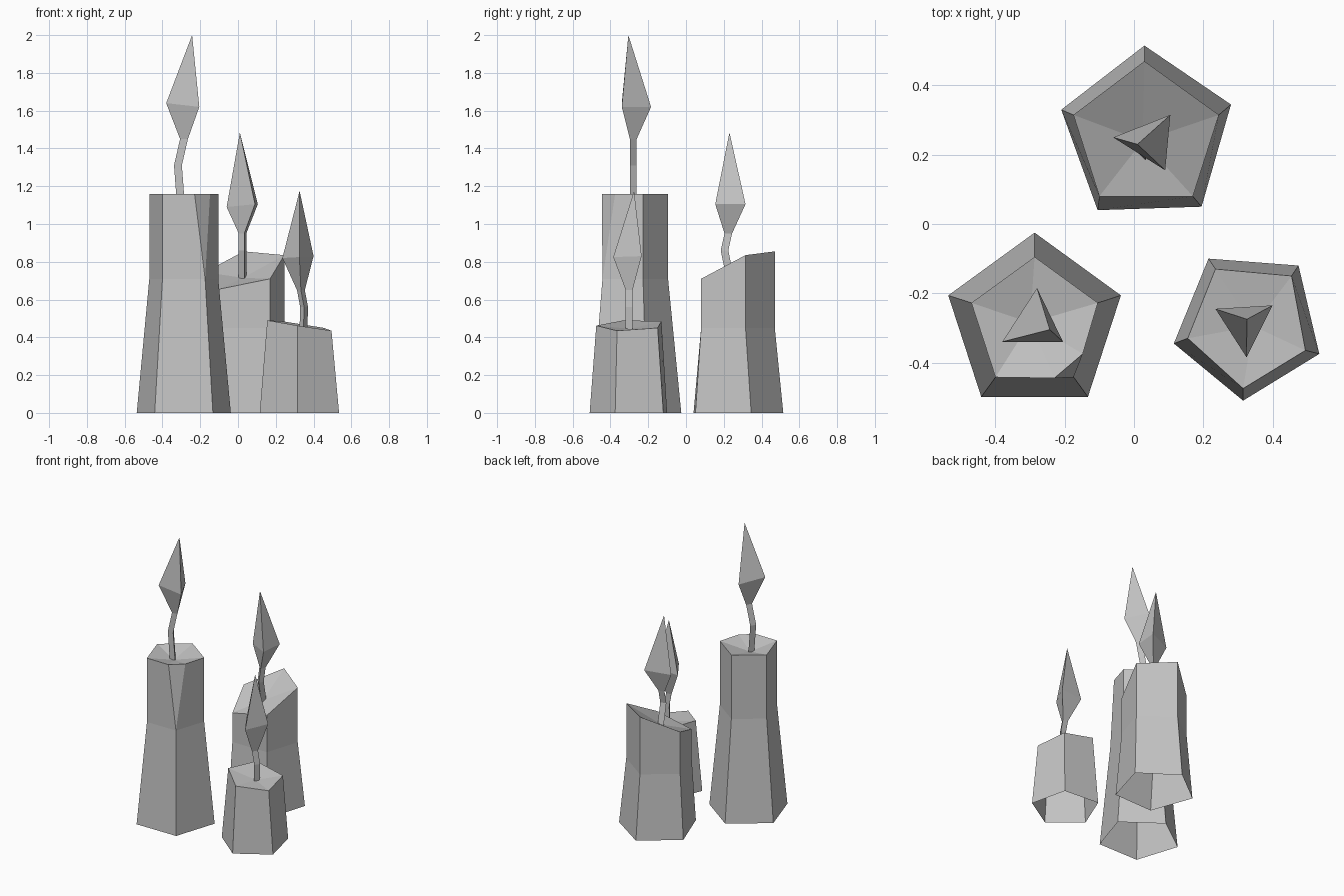
import bpy
import bmesh
from math import cos, sin, radians
from mathutils import Vector

old = bpy.data.objects.get("Cube")
if old:
    bpy.data.objects.remove(old, do_unlink=True)

grey = bpy.data.materials.new("plain grey")
grey.use_nodes = True
colour = (0.55, 0.55, 0.55, 1)
grey.diffuse_color = colour
grey.node_tree.nodes["Principled BSDF"].inputs["Base Color"].default_value = colour


def regular_ring(centre, radius, sides, z, turn=90):
    """Counter-clockwise polygon at one height."""
    ring = []
    for i in range(sides):
        angle = radians(turn + 360 * i / sides)
        ring.append(Vector((centre[0] + radius * cos(angle),
                            centre[1] + radius * sin(angle), z)))
    return ring


def at_height(points, z):
    """Copy a ring of points flattened to one height."""
    return [Vector((p[0], p[1], z)) for p in points]


def skin(name, rings, tip, close_base=False):
    """Join rings from bottom to top and fan the last one to a tip."""
    bm = bmesh.new()
    levels = [[bm.verts.new(p) for p in ring] for ring in rings]
    count = len(levels[0])
    for low, high in zip(levels, levels[1:]):
        for i in range(count):
            j = (i + 1) % count
            bm.faces.new((low[i], low[j], high[j], high[i]))
    apex = bm.verts.new(tip)
    last = levels[-1]
    for i in range(count):
        bm.faces.new((last[i], last[(i + 1) % count], apex))
    if close_base:
        bm.faces.new(list(reversed(levels[0])))
    # Repeated corners collapse to a single vertex
    bmesh.ops.remove_doubles(bm, verts=bm.verts, dist=0.0005)
    mesh = bpy.data.meshes.new(name)
    bm.to_mesh(mesh)
    bm.free()
    mesh.materials.append(grey)
    obj = bpy.data.objects.new(name, mesh)
    bpy.context.collection.objects.link(obj)
    return obj


def wick_and_flame(name, path, turn, flame_ring, tip):
    """Bent three-sided wick that opens into a pointed flame."""
    rings = [regular_ring(p, 0.024, 3, p[2], turn) for p in path]
    rings.append([Vector(p) for p in flame_ring])
    skin(name, rings, tip, close_base=True)


# Tall candle: waisted pentagon with one front corner chipped at the rim
middle = (-0.287, -0.287)
base = regular_ring(middle, 0.262, 5, 0)
waist = regular_ring(middle, 0.192, 5, 0.71)
rim = at_height(waist, 1.16)
chip = 3
rim[chip:chip + 1] = [Vector((-0.23, -0.445, 1.16)), Vector((-0.148, -0.375, 1.16))]
for ring in (base, waist):
    ring.insert(chip, ring[chip].copy())
skin("tall_candle", [base, waist, rim], (-0.3, -0.285, 1.115))
wick_and_flame(
    "tall_wick_and_flame",
    [(-0.302, -0.285, 1.1), (-0.318, -0.285, 1.31), (-0.286, -0.285, 1.45)],
    90,
    [(-0.28, -0.185, 1.62), (-0.38, -0.34, 1.64), (-0.205, -0.34, 1.62)],
    (-0.243, -0.305, 2))

# Middle candle: slanted rim, straight above the waist
base = [(0.03, 0.515), (-0.21, 0.33), (-0.105, 0.04), (0.195, 0.05), (0.28, 0.345)]
rim = [(0.03, 0.47, 0.855), (-0.175, 0.315, 0.745), (-0.1, 0.08, 0.655),
       (0.17, 0.08, 0.71), (0.245, 0.315, 0.835)]
skin("middle_candle",
     [at_height(base, 0), at_height(rim, 0.45), rim], (0.025, 0.24, 0.715))
wick_and_flame(
    "middle_wick_and_flame",
    [(0.027, 0.24, 0.7), (0.027, 0.207, 0.86), (0.027, 0.227, 0.95)],
    45,
    [(0.105, 0.315, 1.105), (-0.06, 0.25, 1.09), (0.09, 0.155, 1.105)],
    (0.01, 0.23, 1.485))

# Short candle: straight taper with a gently slanted rim
base = [(0.215, -0.1), (0.115, -0.345), (0.315, -0.51), (0.535, -0.375), (0.475, -0.12)]
rim = [(0.235, -0.13, 0.485), (0.155, -0.33, 0.49), (0.315, -0.475, 0.462),
       (0.495, -0.365, 0.435), (0.455, -0.15, 0.45)]
skin("short_candle", [at_height(base, 0), rim], (0.345, -0.295, 0.445))
wick_and_flame(
    "short_wick_and_flame",
    [(0.346, -0.295, 0.43), (0.35, -0.295, 0.56), (0.333, -0.295, 0.65)],
    150,
    [(0.235, -0.245, 0.82), (0.325, -0.385, 0.825), (0.4, -0.235, 0.83)],
    (0.326, -0.275, 1.175))
